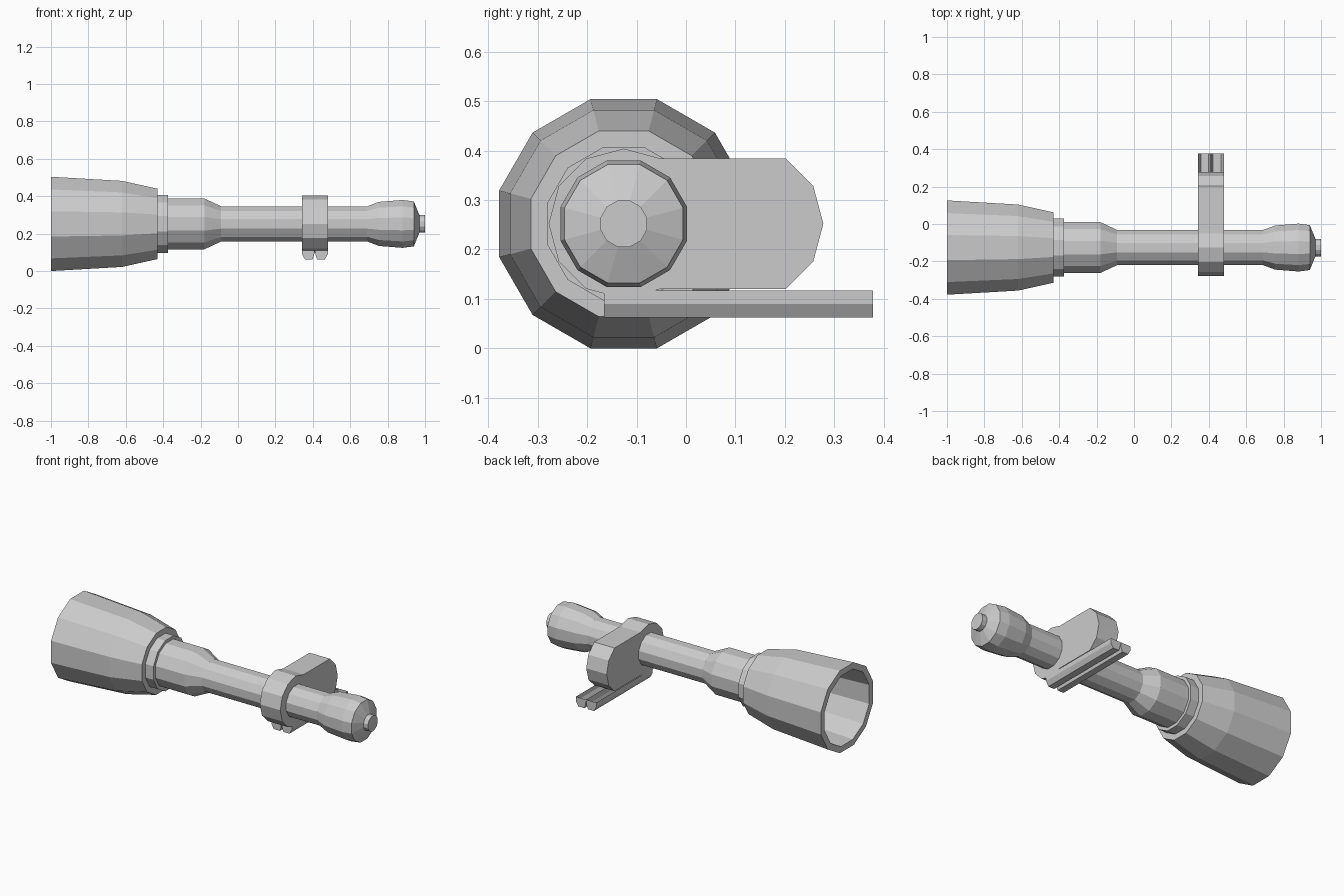
import bpy
from math import cos, sin, pi, radians

if "Cube" in bpy.data.objects:
    bpy.data.objects.remove(bpy.data.objects["Cube"])

SIDES = 12
CY, CZ = -0.126, 0.252      # tube axis, parallel to x


def make(name, verts, faces):
    mesh = bpy.data.meshes.new(name)
    mesh.from_pydata(verts, [], faces)
    mesh.update()
    obj = bpy.data.objects.new(name, mesh)
    bpy.context.collection.objects.link(obj)
    return obj


def lathe_x(name, profile):
    """Twelve-sided turned solid; profile is (x, flat-to-centre distance)."""
    verts, faces = [], []
    for x, a in profile:
        r = a / cos(pi / SIDES)
        for i in range(SIDES):
            t = 2 * pi * (i + 0.5) / SIDES
            verts.append((x, CY + r * cos(t), CZ + r * sin(t)))
    for k in range(len(profile) - 1):
        for i in range(SIDES):
            j = (i + 1) % SIDES
            p, q = k * SIDES, (k + 1) * SIDES
            faces.append((p + i, q + i, q + j, p + j))
    faces.append(tuple(range(SIDES)))
    last = (len(profile) - 1) * SIDES
    faces.append(tuple(reversed(range(last, last + SIDES))))
    return make(name, verts, faces)


def prism(name, points, place, a, b, caps):
    """Sweep a section from a to b; place maps (u, v, depth) to xyz."""
    n = len(points)
    verts = [place(u, v, d) for d in (a, b) for u, v in points]
    faces = [(i, (i + 1) % n, n + (i + 1) % n, n + i) for i in range(n if caps is None else n - 1)]
    for cap in (caps or [tuple(range(n))]):
        faces.append(tuple(reversed(cap)))
        faces.append(tuple(n + i for i in cap))
    return make(name, verts, faces)


# Turned tube: hollow bell, rings, eyepiece bulb and end button
lathe_x("scope_tube", [
    (-0.45, 0.155), (-0.62, 0.195), (-1.0, 0.215),
    (-1.0, 0.252), (-0.62, 0.230), (-0.43, 0.188),
    (-0.43, 0.155), (-0.375, 0.155), (-0.375, 0.136),
    (-0.18, 0.136), (-0.09, 0.094), (0.69, 0.094),
    (0.755, 0.118), (0.88, 0.128), (0.94, 0.120),
    (0.97, 0.047), (1.0, 0.047)])

# Mount block: clamp ring around the tube joined to a rounded end
R = 0.152
outline = [(CY + R * cos(radians(t)), CZ + R * sin(radians(t))) for t in range(60, 301, 30)]
outline += [(-CY + R * cos(radians(t)), CZ + R * sin(radians(t))) for t in range(-60, 61, 30)]
prism("mount_block", outline, lambda u, v, d: (d, u, v), 0.342, 0.48, None)

# Rail: two open channels side by side under the block
half = [(-0.069, 0.117), (-0.069, 0.09), (-0.053, 0.062), (-0.012, 0.062), (-0.004, 0.085), (0.0, 0.117)]
section = half + [(-u, v) for u, v in reversed(half[:-1])]
prism("mount_rail", section, lambda u, v, d: (0.411 + u, d, v), -0.166, 0.378,
      [tuple(range(6)), tuple(range(5, 11))])
